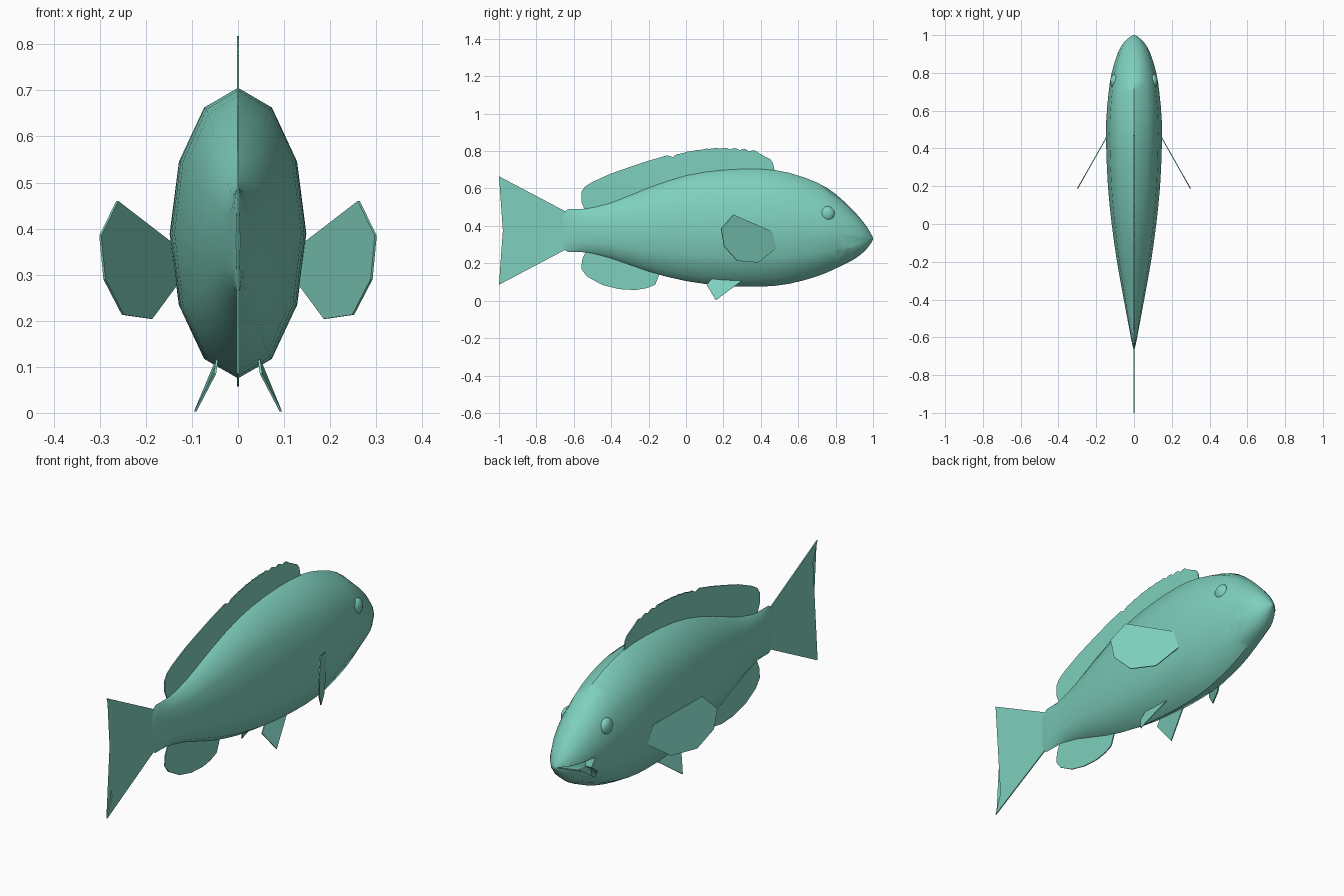
import bpy, bmesh, math
from mathutils import Vector

cube = bpy.data.objects.get("Cube")
if cube:
    bpy.data.objects.remove(cube, do_unlink=True)

teal = bpy.data.materials.new("sea green")
teal.use_nodes = True
COLOUR = (0.21, 0.63, 0.51, 1)
teal.diffuse_color = COLOUR
teal.node_tree.nodes["Principled BSDF"].inputs["Base Color"].default_value = COLOUR


def finish(name, bm):
    bmesh.ops.recalc_face_normals(bm, faces=bm.faces[:])
    mesh = bpy.data.meshes.new(name)
    bm.to_mesh(mesh)
    bm.free()
    mesh.materials.append(teal)
    obj = bpy.data.objects.new(name, mesh)
    bpy.context.collection.objects.link(obj)
    return obj


def smooth(obj, degrees):
    bpy.ops.object.select_all(action='DESELECT')
    obj.select_set(True)
    bpy.context.view_layer.objects.active = obj
    bpy.ops.object.shade_smooth_by_angle(angle=math.radians(degrees))


def prism(name, near, far):
    """Closed solid between two matching outlines."""
    bm = bmesh.new()
    a = [bm.verts.new(p) for p in near]
    b = [bm.verts.new(p) for p in far]
    bm.faces.new(a)
    bm.faces.new(b[::-1])
    for i in range(len(a)):
        j = (i + 1) % len(a)
        bm.faces.new((a[j], a[i], b[i], b[j]))
    bmesh.ops.triangulate(bm, faces=[f for f in bm.faces if len(f.verts) > 4])
    return finish(name, bm)


def fin(name, points, thickness=0.005):
    """Thin flat plate through a planar outline."""
    pts = [Vector(p) for p in points]
    n = (pts[1] - pts[0]).cross(pts[-1] - pts[0]).normalized() * thickness / 2
    return prism(name, [p + n for p in pts], [p - n for p in pts])


def upright_fin(name, outline):
    return fin(name, [(0, y, z) for y, z in outline])


def spline(p0, p1, p2, p3, t):
    return 0.5 * (2 * p1 + (p2 - p0) * t + (2 * p0 - 5 * p1 + 4 * p2 - p3) * t ** 2
                  + (3 * p1 - p0 - 3 * p2 + p3) * t ** 3)


# Body: length position, top, bottom, half width
stations = [
    (-.66, .46, .285, .004), (-.63, .49, .26, .011), (-.55, .491, .259, .026),
    (-.4, .525, .225, .054), (-.2, .605, .155, .09), (0, .67, .105, .118),
    (.2, .70, .08, .138), (.4, .705, .075, .147), (.55, .684, .09, .147),
    (.7, .632, .13, .134), (.8, .57, .172, .118), (.9, .477, .222, .088),
    (.96, .404, .27, .054), (.99, .356, .309, .022), (1, .335, .327, .004)]
SIDES = 12
rows = []
for i in range(len(stations) - 1):
    quad = [Vector(stations[min(max(k, 0), len(stations) - 1)]) for k in range(i - 1, i + 3)]
    rows += [spline(*quad, t) for t in (0, 0.5)]
rows.append(Vector(stations[-1]))

bm = bmesh.new()
rings = []
for y, top, bottom, width in rows:
    mid, half = (top + bottom) / 2, (top - bottom) / 2
    rings.append([bm.verts.new((width * math.sin(a), y, mid + half * math.cos(a)))
                  for a in (2 * math.pi * k / SIDES for k in range(SIDES))])
for r, s in zip(rings, rings[1:]):
    for k in range(SIDES):
        j = (k + 1) % SIDES
        bm.faces.new((r[k], r[j], s[j], s[k]))
bm.faces.new(rings[0])
bm.faces.new(rings[-1])
body = finish("body", bm)

# Mouth: a shallow notch cut into each cheek
mouth = [(1.0, .333), (.84, .347), (.855, .30), (.812, .268),
         (.80, .225), (.84, .255), (.9, .296)]
for side, label in ((1, "left"), (-1, "right")):
    cutter = prism(label + "_mouth_cutter",
                   [(side * max(.003, min(.06, .55 * (1 - y))), y, z) for y, z in mouth],
                   [(side * .2, y, z) for y, z in mouth])
    cutter.hide_render = True
    cutter.hide_set(True)
    cutter.display_type = 'WIRE'
    cut = body.modifiers.new(label + "_mouth", 'BOOLEAN')
    cut.operation = 'DIFFERENCE'
    cut.solver = 'EXACT'
    cut.object = cutter

# Apply the cuts, then remove the cutters
bpy.context.view_layer.update()
cut_mesh = bpy.data.meshes.new_from_object(
    body.evaluated_get(bpy.context.evaluated_depsgraph_get()))
body.modifiers.clear()
body.data = cut_mesh
for label in ("left", "right"):
    bpy.data.objects.remove(bpy.data.objects[label + "_mouth_cutter"], do_unlink=True)
smooth(body, 42)

# Dorsal fin with a scalloped front half
crest = [(-.56, .53), (-.56, .58), (-.54, .61), (-.5, .635), (-.4, .68), (-.3, .715),
         (-.2, .748), (-.1, .777)]
SCALLOPS = 9
for k in range(SCALLOPS * 4 + 1):
    t = k / (SCALLOPS * 4)
    y = -.07 + .46 * t
    arc = .816 - .55 * (y - .2) ** 2
    crest.append((y, arc - .008 + .010 * abs(math.sin(math.pi * SCALLOPS * t))))
crest += [(.45, .757), (.465, .735), (.48, .66), (.2, .65), (-.1, .59), (-.4, .48), (-.53, .46)]
upright_fin("dorsal_fin", crest)

# Anal fin and tail fin
upright_fin("anal_fin", [(-.555, .22), (-.56, .17), (-.53, .13), (-.45, .085), (-.36, .062),
                         (-.27, .057), (-.21, .067), (-.165, .085), (-.135, .16),
                         (-.3, .24), (-.5, .29), (-.53, .275)])
upright_fin("tail_fin", [(-.64, .475), (-1, .665), (-.965, .57), (-.955, .48), (-.953, .375),
                         (-.955, .28), (-.965, .18), (-1, .085), (-.64, .275)])

# Paired fins and eyes
pectoral = [(.145, .37), (.262, .46), (.299, .385), (.29, .29),
            (.25, .213), (.188, .204), (.132, .28)]
pelvic = [(.045, .14, .12), (.05, .11, .085), (.093, .16, .003), (.046, .31, .115)]
for side, label in ((1, "left"), (-1, "right")):
    fin(label + "_pectoral_fin",
        [(side * x, .46 - (x - .145) / .565, z) for x, z in pectoral])
    fin(label + "_pelvic_fin", [(side * x, y, z) for x, y, z in pelvic])
    bm = bmesh.new()
    bmesh.ops.create_uvsphere(bm, u_segments=16, v_segments=10, radius=.04)
    bmesh.ops.scale(bm, vec=(.6, 1, 1), verts=bm.verts)
    bmesh.ops.translate(bm, vec=(side * .102, .755, .465), verts=bm.verts)
    smooth(finish(label + "_eye", bm), 60)
